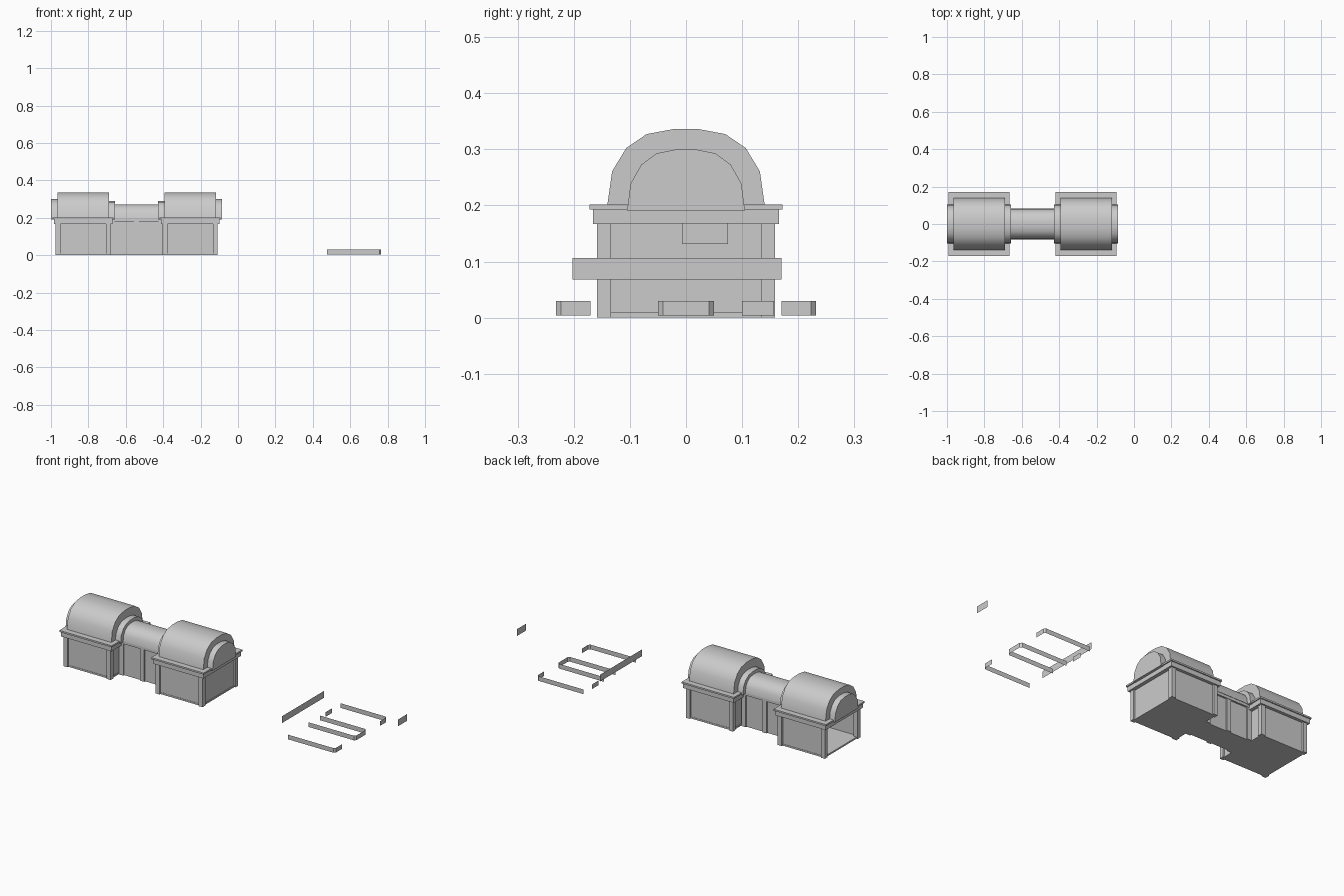
import bpy, bmesh

if "Cube" in bpy.data.objects:
    bpy.data.objects.remove(bpy.data.objects["Cube"])

CX = -0.542          # middle of the building
BX = 0.286           # offset of each pavilion from it


def finish(bm, name, smooth=False):
    me = bpy.data.meshes.new(name)
    bm.to_mesh(me)
    bm.free()
    ob = bpy.data.objects.new(name, me)
    bpy.context.collection.objects.link(ob)
    if smooth:
        bpy.ops.object.select_all(action='DESELECT')
        bpy.context.view_layer.objects.active = ob
        ob.select_set(True)
        bpy.ops.object.shade_smooth_by_angle(angle=0.7)
    return ob


def box(name, x0, x1, y0, y1, z0, z1, open_left=False):
    bm = bmesh.new()
    bmesh.ops.create_cube(bm, size=1)
    for v in bm.verts:
        v.co.x = x0 + (v.co.x + .5) * (x1 - x0)
        v.co.y = y0 + (v.co.y + .5) * (y1 - y0)
        v.co.z = z0 + (v.co.z + .5) * (z1 - z0)
    if open_left:
        gone = [f for f in bm.faces if all(v.co.x < x0 + 1e-5 for v in f.verts)]
        bmesh.ops.delete(bm, geom=gone, context='FACES')
    return finish(bm, name)


# half arch: (fraction of half width, fraction of height)
ARCH = [(1, 0), (.94, .44), (.76, .75), (.50, .935), (.165, 1)]


def vault(name, x0, x1, half, z0, z1):
    pts = [(half * a, z0 + (z1 - z0) * b) for a, b in ARCH]
    pts += [(-y, z) for y, z in reversed(pts)]
    bm = bmesh.new()
    f = bm.faces.new([bm.verts.new((x0, y, z)) for y, z in pts])
    r = bmesh.ops.extrude_face_region(bm, geom=[f], use_keep_orig=True)
    for v in r['geom']:
        if isinstance(v, bmesh.types.BMVert):
            v.co.x = x1
    bmesh.ops.recalc_face_normals(bm, faces=bm.faces)
    return finish(bm, name, True)


def strip(name, path, z0, z1):
    """Thin upright sheet following a plan path."""
    bm = bmesh.new()
    lo = [bm.verts.new((x, y, z0)) for x, y in path]
    hi = [bm.verts.new((x, y, z1)) for x, y in path]
    for i in range(len(path) - 1):
        bm.faces.new((lo[i], lo[i + 1], hi[i + 1], hi[i]))
    return finish(bm, name)


# two domed pavilions
for s, side in ((-1, 'left'), (1, 'right')):
    c = CX + s * BX
    box(side + '_walls', c - .137, c + .137, -.149, .149, .002, .17, open_left=s < 0)
    box(side + '_floor', c - .14, c + .14, -.151, .151, 0, .009)
    for sx in (-1, 1):
        for sy in (-1, 1):
            px, py = c + sx * .134, sy * .146
            box(side + '_corner_pilaster', px - .0125, px + .0125,
                py - .0125, py + .0125, 0, .167)
    box(side + '_cornice', c - .157, c + .157, -.166, .166, .167, .193)
    box(side + '_cornice_cap', c - .163, c + .163, -.172, .172, .193, .202)
    vault(side + '_vault', c - .138, c + .138, .14, .202, .336)
    for sx in (-1, 1):
        a, b = sorted((c + sx * .136, c + sx * .171))
        vault(side + '_end_arch', a, b, .105, .191, .30 if sx == s else .29)

# connecting hall
box('hall_walls', CX - .15, CX + .15, -.07, .07, 0, .19)
box('hall_cornice', CX - .15, CX + .15, -.08, .08, .18, .197)
vault('hall_vault', CX - .16, CX + .16, .082, .195, .272)
for sy in (-1, 1):
    for x in (-.13, 0, .13):
        box('hall_pilaster', CX + x - .013, CX + x + .013,
            sy * .07 - .008, sy * .07 + .008, 0, .18)

# loose upright strips beside the building
X0, X1, C = .475, .765, .009
strip('middle_strip', [(X0, .05), (X1 - C, .05), (X1, .05 - C), (X1, -.05 + C),
                       (X1 - C, -.05), (X0, -.05)], .004, .03)
for s in (-1, 1):
    strip('outer_strip', [(X0, s * .232), (X1 - C, s * .232),
                          (X1, s * (.232 - C)), (X1, s * .17)], .004, .03)
strip('short_strip', [(X0, .1), (X0, .157)], .004, .03)
strip('long_panel', [(.415, -.202), (.415, .17)], .068, .106)
strip('small_panel', [(.999, -.007), (.999, .075)], .131, .169)
